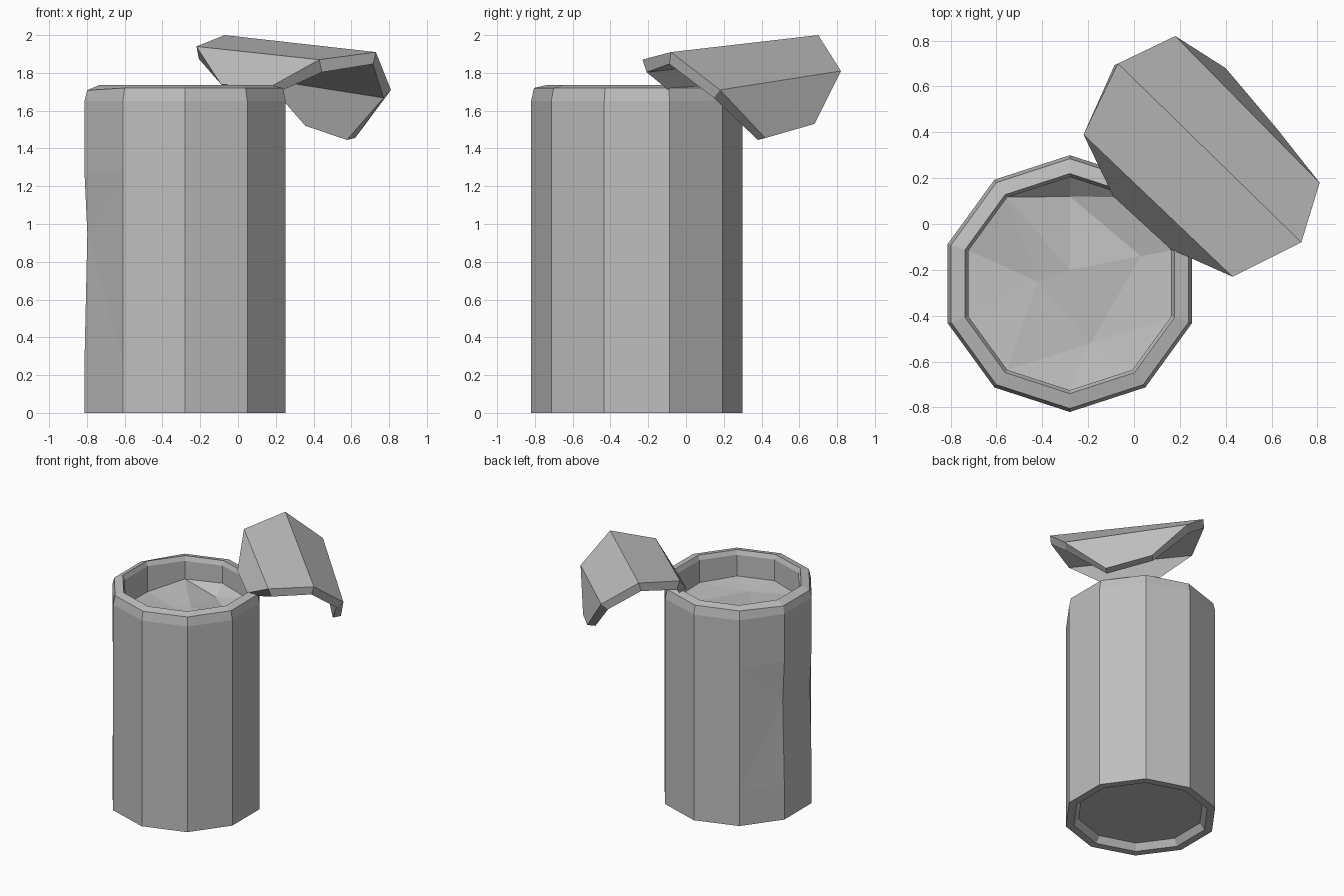
import bpy, bmesh, math
from mathutils import Vector
from mathutils.geometry import delaunay_2d_cdt

if "Cube" in bpy.data.objects:
    bpy.data.objects.remove(bpy.data.objects["Cube"])

SIDES = 10
CENTRE = Vector((-0.28, -0.26, 0))

metal = bpy.data.materials.new("grey_metal")
metal.use_nodes = True
GREY = (0.52, 0.52, 0.52, 1)
metal.diffuse_color = GREY
metal.node_tree.nodes["Principled BSDF"].inputs["Base Color"].default_value = GREY


def make_object(name, bm):
    mesh = bpy.data.meshes.new(name)
    bm.to_mesh(mesh)
    bm.free()
    mesh.materials.append(metal)
    obj = bpy.data.objects.new(name, mesh)
    bpy.context.collection.objects.link(obj)
    return obj


def ring_points(radius, z):
    points = []
    for k in range(SIDES):
        a = math.pi / 2 + math.tau * k / SIDES
        points.append(CENTRE + Vector((radius * math.cos(a), radius * math.sin(a), z)))
    return points


# Can: a ten-sided profile from the recessed base, up the wall, over the rim and inside
profile = [(0.465, 0.05), (0.50, 0.0), (0.56, 0.0), (0.56, 0.28), (0.56, 0.95),
           (0.56, 1.27), (0.56, 1.65), (0.545, 1.72), (0.48, 1.735),
           (0.465, 1.70), (0.465, 1.46)]
bm = bmesh.new()
rings = [[bm.verts.new(p) for p in ring_points(r, z)] for r, z in profile]

# Shallow dent in the side wall and a slightly dipped rim above it
for k in (2, 3):
    rings[4][k].co.x += 0.015
    rings[7][k].co.z -= 0.012

for low, high in zip(rings, rings[1:]):
    for k in range(SIDES):
        n = (k + 1) % SIDES
        bm.faces.new((low[k], low[n], high[n], high[k]))
bm.faces.new(list(reversed(rings[0])))
dented = [f for f in bm.faces
          if len(f.verts) == 4 and any(rings[4][k] in f.verts for k in (2, 3))]
bmesh.ops.triangulate(bm, faces=dented)
make_object("can_body", bm)

# Contents: an uneven faceted surface just below the rim
edge_heights = [1.56, 1.555, 1.495, 1.50, 1.52, 1.53, 1.53, 1.52, 1.51, 1.55]
surface = ring_points(0.466, 0)
for point, height in zip(surface, edge_heights):
    point.z = height
surface += [Vector(p) for p in ((-0.28, 0.12, 1.48), (0.03, -0.14, 1.50),
                                (-0.19, -0.52, 1.50), (-0.28, -0.20, 1.52),
                                (-0.42, -0.25, 1.51))]
flat = [p.to_2d() for p in surface]
_, _, triangles, origins, _, _ = delaunay_2d_cdt(flat, [], [], 0, 1e-5)
bm = bmesh.new()
verts = [bm.verts.new(surface[o[0]]) for o in origins]
for tri in triangles:
    bm.faces.new([verts[i] for i in tri])
make_object("contents", bm)

# Lid: a ten-sided plate folded along parallel creases, each given by its two ends
creases = [((-0.09, 0.12, 1.74), (0.16, -0.11, 1.72)),
           ((-0.22, 0.39, 1.94), (0.43, -0.23, 1.87)),
           ((-0.07, 0.70, 2.00), (0.73, -0.08, 1.91)),
           ((0.18, 0.82, 1.81), (0.81, 0.18, 1.71)),
           ((0.40, 0.68, 1.53), (0.62, 0.42, 1.455))]
bm = bmesh.new()
rows = [[bm.verts.new(p) for p in ends] for ends in creases]
for (l0, r0), (l1, r1) in zip(rows, rows[1:]):
    bm.faces.new((l0, r0, r1, l1))
lid = make_object("bent_lid", bm)
thick = lid.modifiers.new("thickness", "SOLIDIFY")
thick.thickness = 0.06
thick.offset = -1
thick.use_even_offset = True
